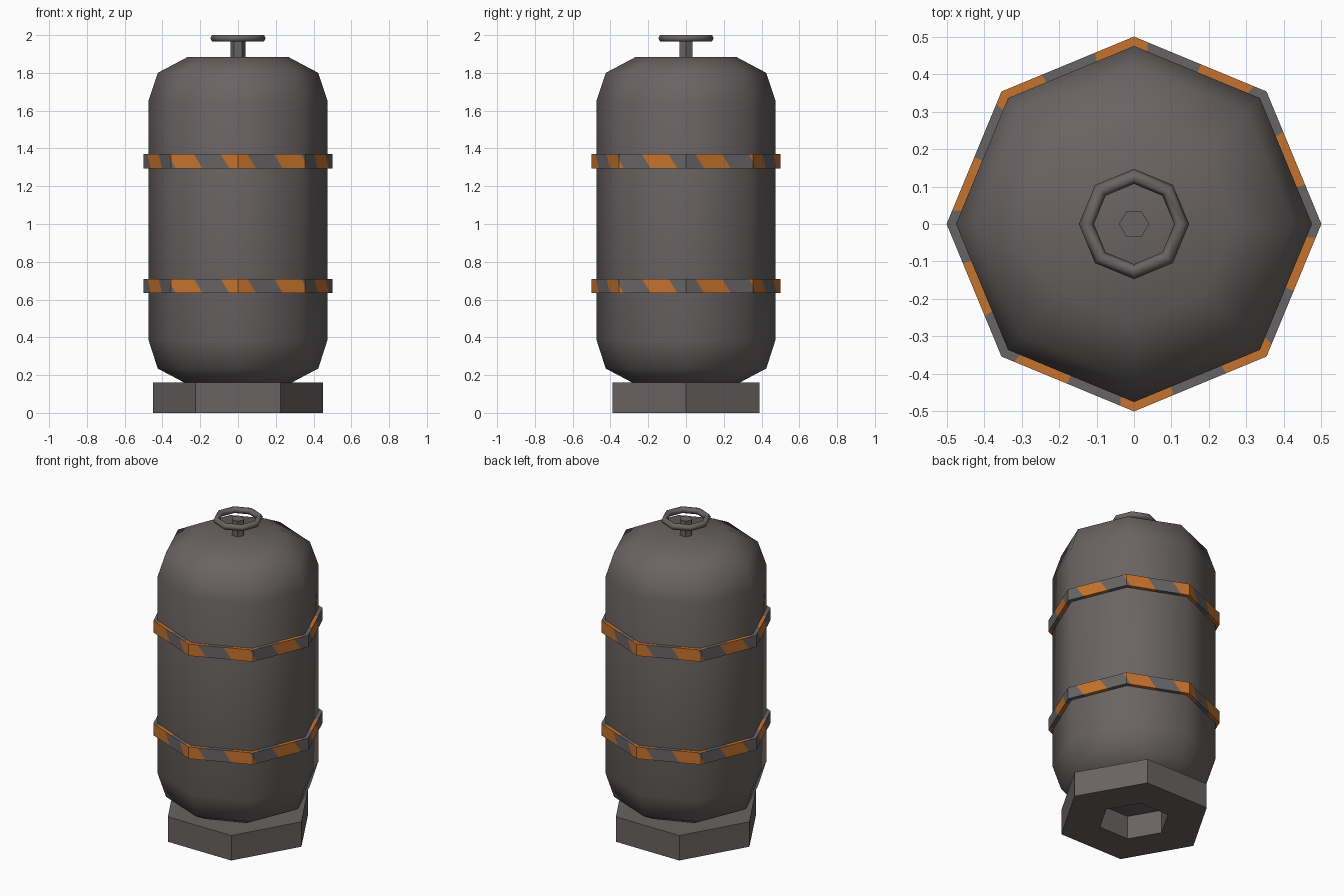
import bpy, bmesh, math
from mathutils import Vector

if "Cube" in bpy.data.objects:
    bpy.data.objects.remove(bpy.data.objects["Cube"])


def material(name, rgb):
    m = bpy.data.materials.new(name)
    m.diffuse_color = (*rgb, 1)
    m.use_nodes = True
    m.node_tree.nodes["Principled BSDF"].inputs["Base Color"].default_value = m.diffuse_color
    return m


GREY = material("warm grey metal", (0.144, 0.125, 0.125))
BAND_GREY = material("band grey", (0.137, 0.127, 0.129))
ORANGE = material("warning orange", (0.56, 0.170, 0.027))


def add_object(name, bm, mats, smooth=False):
    me = bpy.data.meshes.new(name)
    for f in bm.faces:
        f.smooth = smooth
    bm.to_mesh(me)
    bm.free()
    for m in mats:
        me.materials.append(m)
    ob = bpy.data.objects.new(name, me)
    bpy.context.collection.objects.link(ob)
    return ob


def lathe(name, profile, sides, closed=False, smooth=False):
    """Revolve (radius, z) points; closed joins last ring to first, else ends are capped."""
    bm = bmesh.new()
    rings = [[bm.verts.new((r * math.cos(math.tau * i / sides),
                            r * math.sin(math.tau * i / sides), z))
              for i in range(sides)] for r, z in profile]
    pairs = list(zip(rings, rings[1:]))
    if closed:
        pairs.append((rings[-1], rings[0]))
    else:
        bm.faces.new(rings[0][::-1])
        bm.faces.new(rings[-1])
    for a, b in pairs:
        for i in range(sides):
            j = (i + 1) % sides
            bm.faces.new((a[i], a[j], b[j], b[i]))
    bmesh.ops.recalc_face_normals(bm, faces=bm.faces[:])
    return add_object(name, bm, [GREY], smooth)


# Hexagonal base ring with open centre
lathe("base", [(0.45, 0), (0.45, 0.16), (0.21, 0.16), (0.21, 0)], 6, closed=True)

# Eight-sided tank body with rounded ends
lathe("tank", [(0.265, 0.15), (0.425, 0.235), (0.475, 0.39), (0.475, 1.65),
               (0.425, 1.80), (0.265, 1.885)], 8, smooth=True)

# Valve stem and ring handle
lathe("valve_stem", [(0.04, 1.87), (0.04, 1.985)], 6)
lathe("valve_ring", [(0.127 + 0.02 * math.cos(math.tau * i / 6),
                      1.983 + 0.0196 * math.sin(math.tau * i / 6)) for i in range(6)],
      8, closed=True, smooth=True)

# Striped bands: unrolled panels are cut by slanted lines, then folded round the tank
R_OUT, R_IN = 0.5, 0.468
SIDE = 2 * R_OUT * math.sin(math.pi / 8)
PERIOD = 8 * SIDE / 10


def corner(k, r):
    a = -math.pi / 2 + k * math.pi / 4
    return Vector((r * math.cos(a), r * math.sin(a), 0))


def striped_wall(bm, start, end):
    (r0, z0, s0), (r1, z1, s1) = start, end
    slant = s1 - s0
    faces = []
    for k in range(8):
        pts = [(k, 0), (k + 1, 0), (k + 1, 1), (k, 1)]
        faces.append(bm.faces.new([bm.verts.new((u * SIDE, v, 0)) for u, v in pts]))
    for n in range(-2, 24):
        geom = set(faces)
        for f in faces:
            geom.update(f.edges)
            geom.update(f.verts)
        out = bmesh.ops.bisect_plane(bm, geom=list(geom), dist=1e-6,
                                     plane_co=(s0 + n * PERIOD / 2, 0, 0),
                                     plane_no=(1, -slant, 0))
        faces = list({g for g in out["geom"] if isinstance(g, bmesh.types.BMFace)})
    folded = {}
    for f in faces:
        c = f.calc_center_median()
        t = (c.x - s0 - slant * c.y) / PERIOD
        f.material_index = 1 if t % 1 < 0.5 else 0
        k = int(c.x / SIDE)
        for v in f.verts:
            s, w, _ = v.co
            r = r0 + (r1 - r0) * w
            p = corner(k, r).lerp(corner(k + 1, r), s / SIDE - k)
            p.z = z0 + (z1 - z0) * w
            folded[v] = p
    for v, p in folded.items():
        v.co = p


for name, lo, hi in (("lower_band", 0.635, 0.71), ("upper_band", 1.295, 1.37)):
    bm = bmesh.new()
    striped_wall(bm, (R_OUT, lo, -0.05), (R_OUT, hi, -0.10))
    striped_wall(bm, (R_OUT, hi, -0.04), (R_IN, hi, -0.04))
    striped_wall(bm, (R_IN, lo, -0.05), (R_OUT, lo, -0.05))
    add_object(name, bm, [BAND_GREY, ORANGE])
